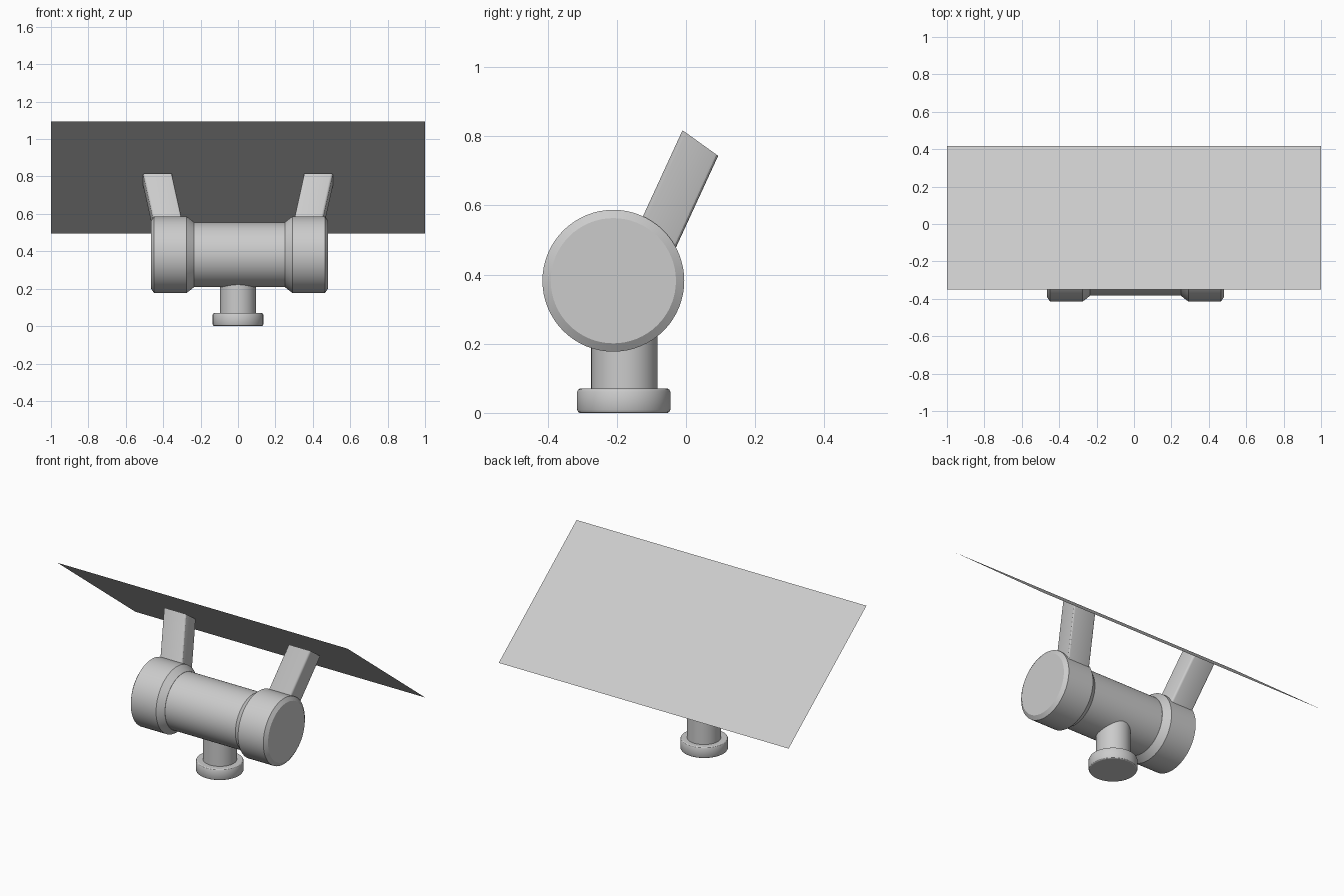
import bpy, bmesh
from math import cos, sin, tau
from mathutils import Vector

if "Cube" in bpy.data.objects:
    bpy.data.objects.remove(bpy.data.objects["Cube"])


def finish(bm, name, smooth=True):
    bmesh.ops.recalc_face_normals(bm, faces=bm.faces)
    me = bpy.data.meshes.new(name)
    bm.to_mesh(me)
    bm.free()
    ob = bpy.data.objects.new(name, me)
    bpy.context.collection.objects.link(ob)
    if smooth:
        bpy.ops.object.select_all(action='DESELECT')
        ob.select_set(True)
        bpy.context.view_layer.objects.active = ob
        bpy.ops.object.shade_smooth_by_angle(angle=0.52)
    return ob


def lathe(name, profile, centre, axis, n=64):
    """Closed solid of revolution from (position, radius) pairs along x or z."""
    bm = bmesh.new()
    rings = []
    for h, r in profile:
        ring = []
        for i in range(n):
            a, b = r * cos(tau * i / n), r * sin(tau * i / n)
            off = Vector((h, a, b)) if axis == 'X' else Vector((a, b, h))
            ring.append(bm.verts.new(Vector(centre) + off))
        rings.append(ring)
    for lo, hi in zip(rings, rings[1:]):
        for i in range(n):
            j = (i + 1) % n
            bm.faces.new((lo[i], lo[j], hi[j], hi[i]))
    bm.faces.new(rings[0])
    bm.faces.new(rings[-1])
    return finish(bm, name)


# horizontal barrel with a flared drum at each end
HUB = (0.008, -0.21, 0.382)
lathe("barrel", [(-0.26, 0.173), (0.26, 0.173)], HUB, 'X')
for side, label in ((-1, "left"), (1, "right")):
    prof = [(0.243, 0.174), (0.283, 0.205), (0.457, 0.205), (0.473, 0.181)]
    lathe(label + "_drum", [(side * h, r) for h, r in prof], HUB, 'X')

# foot and post
lathe("post", [(0.05, 0.096), (0.30, 0.096)], (0, -0.178, 0), 'Z')
lathe("foot", [(0, 0.127), (0.003, 0.132), (0.009, 0.135), (0.061, 0.135),
               (0.067, 0.132), (0.07, 0.127)], (0, -0.18, 0), 'Z')

# splayed arms with rounded long edges
for side, label in ((-1, "left"), (1, "right")):
    bm = bmesh.new()
    ends = []
    for t, cx in ((0, 0.43), (0.36, 0.358)):
        back = Vector((0, -0.418, -0.908)) * t
        ends.append([bm.verts.new(Vector((side * (cx + dx), y, z)) + back)
                     for dx, y, z in ((-0.077, -0.01, 0.817), (0.077, -0.01, 0.817),
                                      (0.077, 0.093, 0.743), (-0.077, 0.093, 0.743))])
    top, bot = ends
    bm.faces.new(top)
    bm.faces.new(bot[::-1])
    for i in range(4):
        j = (i + 1) % 4
        bm.faces.new((top[i], bot[i], bot[j], top[j]))
    long_edges = [bm.edges.get((top[i], bot[i])) for i in range(4)]
    bmesh.ops.bevel(bm, geom=long_edges, offset=0.012, segments=3,
                    profile=0.5, affect='EDGES')
    finish(bm, label + "_arm")

# thin tilted panel, facing up and to the back
bm = bmesh.new()
bm.faces.new([bm.verts.new(p) for p in ((-1, -0.35, 1.093), (1, -0.35, 1.093),
                                        (1, 0.417, 0.495), (-1, 0.417, 0.495))])
bm.normal_update()
for f in bm.faces:
    if f.normal.z < 0:
        f.normal_flip()
me = bpy.data.meshes.new("panel")
bm.to_mesh(me)
bm.free()
bpy.context.collection.objects.link(bpy.data.objects.new("panel", me))
